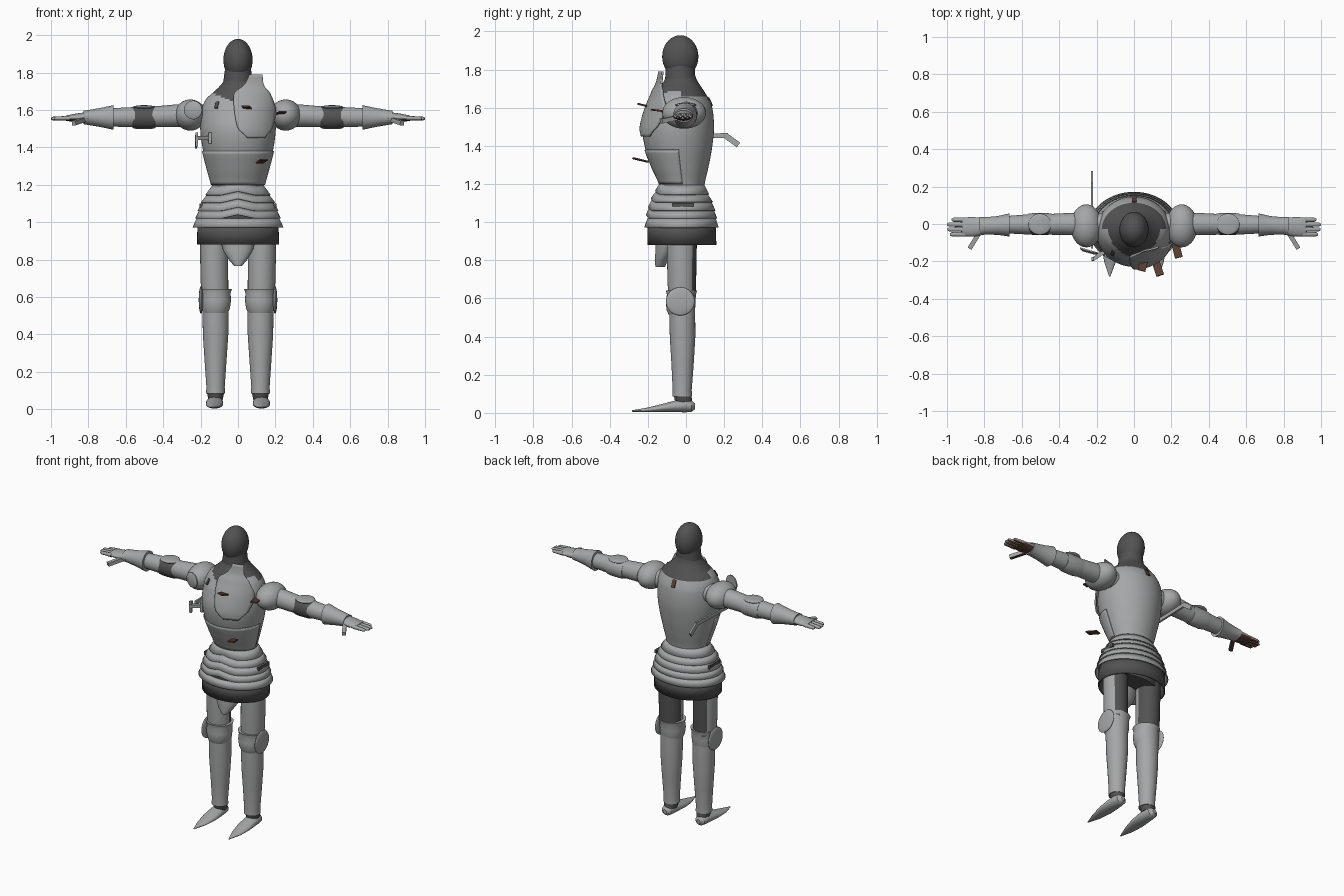
import bpy, bmesh, math
from mathutils import Vector

if "Cube" in bpy.data.objects:
    bpy.data.objects.remove(bpy.data.objects["Cube"])

# Materials
def material(name, c):
    m = bpy.data.materials.new(name)
    m.use_nodes = True
    m.diffuse_color = (*c, 1)
    m.node_tree.nodes["Principled BSDF"].inputs["Base Color"].default_value = (*c, 1)
    return m

MATS = [material("steel", (.38, .385, .39)),
        material("dark mail", (.085, .085, .085)),
        material("brown leather", (.1, .05, .03))]
STEEL, MAIL, LEATHER = range(3)
made = []

def finish(name, bm, mat=STEEL, rule=None, thick=0):
    bmesh.ops.recalc_face_normals(bm, faces=bm.faces)
    bm.normal_update()
    for f in bm.faces:
        f.material_index = rule(f) if rule else mat
    me = bpy.data.meshes.new(name)
    bm.to_mesh(me)
    bm.free()
    for m in MATS:
        me.materials.append(m)
    ob = bpy.data.objects.new(name, me)
    bpy.context.collection.objects.link(ob)
    if thick:
        mod = ob.modifiers.new("thickness", 'SOLIDIFY')
        mod.thickness = thick
        mod.offset = 0
    made.append(ob)
    return ob

def skin(bm, rows, closed):
    rows = [[bm.verts.new(p) for p in r] for r in rows]
    n = len(rows[0])
    for r, q in zip(rows, rows[1:]):
        for i in range(n if closed else n - 1):
            j = (i + 1) % n
            bm.faces.new((r[i], r[j], q[j], q[i]))
    return rows

# Rings (position, centre a, centre b, radius a, radius b) along an axis
def tube(name, rings, axis='z', s=1, n=32, cap=True, **kw):
    bm = bmesh.new()
    rows = []
    for t, a, b, ra, rb in rings:
        row = []
        for i in range(n):
            w = math.tau * i / n
            u, v = a + ra * math.cos(w), b + rb * math.sin(w)
            p = {'z': (u, v, t), 'x': (t, u, v), 'y': (u, t, v)}[axis]
            row.append((p[0] * s, p[1], p[2]))
        rows.append(row)
    rows = skin(bm, rows, True)
    if cap:
        bm.faces.new(rows[0])
        bm.faces.new(rows[-1])
    return finish(name, bm, **kw)

def ball(name, c, r, **kw):
    bm = bmesh.new()
    bmesh.ops.create_uvsphere(bm, u_segments=32, v_segments=18, radius=1)
    for v in bm.verts:
        v.co = Vector(c) + Vector(v.co[i] * r[i] for i in range(3))
    return finish(name, bm, **kw)

# Flat bar between two points
def bar(name, p, q, w, h, **kw):
    p, q = Vector(p), Vector(q)
    d = (q - p).normalized()
    side = d.cross(Vector((0, 0, 1))).normalized()
    up = side.cross(d)
    bm = bmesh.new()
    rows = skin(bm, [[e + side * a * w / 2 + up * b * h / 2
                      for a, b in ((-1, -1), (1, -1), (1, 1), (-1, 1))] for e in (p, q)], True)
    for r in rows:
        bm.faces.new(r)
    return finish(name, bm, **kw)

# Smooth interpolation through a table sorted by its first column
def sample(table, z):
    k = max(i for i in range(len(table) - 1) if i == 0 or table[i][0] <= z)
    pts = [table[min(max(k + d, 0), len(table) - 1)] for d in (-1, 0, 1, 2)]
    t = (z - pts[1][0]) / (pts[2][0] - pts[1][0])
    return [b + .5 * t * (c - a + t * (2*a - 5*b + 4*c - d + t * (3*(b - c) + d - a)))
            for a, b, c, d in zip(*pts)][1:]

# Torso: height, half width, front, back
TORSO = [(1.18, .135, -.13, .095), (1.3, .165, -.18, .12), (1.4, .19, -.217, .138),
         (1.5, .202, -.228, .147), (1.6, .195, -.2, .138), (1.66, .17, -.165, .112),
         (1.71, .115, -.135, .08), (1.75, .08, -.11, .055), (1.79, .064, -.1, .045)]

def torso_point(a, z, off=0):
    w, f, b = sample(TORSO, z)
    return ((w + off) * math.cos(a), (f + b) / 2 + ((b - f) / 2 + off) * math.sin(a), z)

def torso_colour(f):
    c = f.calc_center_median()
    limit = 1.635 + .4 * abs(c.x) if c.y < -.03 else 1.66
    return MAIL if c.z > limit else STEEL

bm = bmesh.new()
N = 72
skin(bm, [[torso_point(math.tau * i / N, 1.18 + .61 * j / 60) for i in range(N)]
          for j in range(61)], True)
finish("torso_armour", bm, rule=torso_colour)

# Plate following the torso between two angles and two heights
def torso_patch(name, a0, a1, z0, z1, off=.004, n=32, **kw):
    bm = bmesh.new()
    skin(bm, [[torso_point(a0 + (a1 - a0) * i / n, z0 + (z1 - z0) * j / 10, off)
               for i in range(n + 1)] for j in range(11)], False)
    return finish(name, bm, thick=.006, **kw)

torso_patch("belly_plate", math.pi, math.tau, 1.2, 1.38)
torso_patch("back_strap", 1.5, 1.63, 1.61, 1.655, n=4, mat=LEATHER)
torso_patch("chest_slot", 4.02, 4.12, 1.61, 1.645, n=4, mat=MAIL)

# Reinforcing plate over the left breast: height, inner x, outer x, front y
GUARD = [(1.45, .05, .14, -.237), (1.5, 0, .18, -.238), (1.6, -.02, .2, -.212),
         (1.69, -.02, .17, -.175), (1.73, .03, .137, -.155), (1.79, .06, .13, -.145)]
bm = bmesh.new()
rows = []
for j in range(25):
    z = 1.45 + .34 * j / 24
    x0, x1, yf = sample(GUARD, z)
    xs = [x0 + (x1 - x0) * i / 16 for i in range(17)]
    rows.append([(x, -.03 + (yf + .03) * math.sqrt(max(0, 1 - (x / .22) ** 2)), z) for x in xs])
skin(bm, rows, False)
finish("left_breast_guard", bm, thick=.01)

# Head and mail neck
ball("head", (0, -.03, 1.868), (.078, .095, .112), mat=MAIL)
tube("neck", [(1.74, 0, -.03, .08, .08), (1.83, 0, -.03, .068, .075)], mat=MAIL)

# Waist bands with a raised point at the front
BANDS = [(1.2, .135, -.13, .095), (1.145, .168, -.155, .115), (1.105, .192, -.178, .135),
         (1.06, .21, -.192, .148), (1.02, .222, -.203, .157), (.972, .236, -.212, .165)]
for k, (top, bot) in enumerate(zip(BANDS, BANDS[1:])):
    rings = [(z, 0, (f + b) / 2, w + o, (b - f) / 2 + o)
             for (z, w, f, b), o in ((top, -.004), (bot, .004))]
    ob = tube(f"waist_band_{k + 1}", rings, n=64, cap=False, thick=.006)
    if k < len(BANDS) - 2:
        for v in ob.data.vertices:
            if v.co.y < 0:
                v.co.z += .02 * max(0, 1 - abs(v.co.x) / .09)
tube("mail_skirt", [(.88, 0, -.022, .216, .178), (1.0, 0, -.022, .214, .176)],
     n=64, cap=False, mat=MAIL, thick=.006)
tube("hips", [(.91, 0, -.02, .19, .1), (1.05, 0, -.02, .18, .12)], mat=MAIL)
tube("loin_guard", [(.765, 0, -.135, .02, .025), (.8, 0, -.13, .05, .034),
                    (.85, 0, -.11, .08, .05), (.93, 0, -.1, .1, .06)])

for s, side in ((1, "left"), (-1, "right")):
    # Leg armour, with mail behind the thigh
    def thigh_colour(f):
        return MAIL if f.normal.y - .4 * s * f.normal.x > .45 else STEEL
    tube(side + "_thigh", [(.6, .122, -.02, .07, .07), (.68, .126, -.022, .074, .075),
                           (.95, .13, -.022, .075, .08)], s=s, rule=thigh_colour)
    tube(side + "_knee", [(.515, .12, -.025, .066, .066), (.54, .119, -.027, .076, .075),
                          (.585, .118, -.028, .081, .078), (.62, .118, -.024, .078, .076),
                          (.643, .118, -.024, .085, .082)], s=s)
    ball(side + "_knee_disc", (.198 * s, -.03, .585), (.012, .075, .074))
    tube(side + "_shin", [(.085, .12, -.02, .051, .051), (.12, .12, -.02, .049, .05),
                          (.25, .12, -.018, .058, .058), (.4, .12, -.018, .068, .067),
                          (.55, .12, -.02, .07, .068)], s=s)
    tube(side + "_ankle", [(.05, .12, -.01, .038, .045), (.09, .12, -.018, .046, .046)],
         s=s, mat=MAIL)
    tube(side + "_foot", [(.047, .125, .035, .012, .015), (.03, .125, .035, .034, .029),
                          (0, .125, .039, .041, .036), (-.06, .125, .034, .046, .03),
                          (-.12, .126, .026, .046, .022), (-.2, .128, .016, .032, .012),
                          (-.282, .13, .01, .003, .004)], axis='y', s=s)

    # Side strap on the waist bands
    bar(side + "_hip_strap", (.198 * s, -.07, 1.09), (.198 * s, .04, 1.09), .014, .022, mat=MAIL)

    # Arm armour
    ball(side + "_shoulder", (.255 * s, -.01, 1.573), (.084, .115, .083))
    tube(side + "_upper_arm", [(.16, 0, 1.57, .06, .06), (.33, 0, 1.57, .06, .06),
                               (.46, -.002, 1.563, .055, .055)], axis='x', s=s)
    tube(side + "_elbow", [(.44, 0, 1.562, .056, .058), (.465, 0, 1.56, .058, .062),
                           (.54, 0, 1.56, .058, .062), (.565, 0, 1.56, .055, .056)],
         axis='x', s=s, rule=lambda f: MAIL if f.normal.y < -.35 else STEEL)
    ball(side + "_elbow_disc", (.503 * s, -.001, 1.615), (.061, .057, .011))
    tube(side + "_forearm", [(.55, -.002, 1.562, .055, .054), (.7, -.004, 1.56, .045, .048)],
         axis='x', s=s)
    tube(side + "_gauntlet_cuff", [(.665, -.005, 1.56, .062, .066), (.73, -.008, 1.56, .05, .052),
                                   (.8, -.01, 1.56, .046, .04), (.825, -.012, 1.56, .05, .036)],
         axis='x', s=s)

    # Hand with a leather palm
    def palm(f):
        return LEATHER if f.normal.z < -.3 else STEEL
    tube(side + "_hand", [(.8, -.012, 1.56, .045, .03), (.86, -.015, 1.558, .052, .024),
                          (.92, -.015, 1.556, .05, .014)], axis='x', s=s, rule=palm)
    for i, tip in enumerate((.985, .998, .999, .975)):
        y = -.055 + .026 * i
        tube(f"{side}_finger_{i + 1}", [(.9, y, 1.556, .013, .013), (tip - .01, y, 1.554, .011, .01),
                                        (tip, y, 1.554, .005, .005)], axis='x', s=s, n=12, rule=palm)
    bar(side + "_thumb", (.82 * s, -.035, 1.55), (.878 * s, -.13, 1.53), .024, .024, rule=palm)

# Round guard before the right armpit
ob = tube("right_armpit_disc", [(-.012, 0, 0, .035, .035), (-.004, 0, 0, .05, .05),
                                (.004, 0, 0, .05, .05)], axis='y')
ob.location = (-.24, -.143, 1.6)
ob.rotation_euler.z = -.28

# Lance support on the right side
bar("lance_arm", (-.225, -.13, 1.445), (-.225, .22, 1.455), .012, .025)
bar("lance_arm_tail", (-.225, .21, 1.452), (-.225, .275, 1.405), .012, .03)
bar("lance_rest", (-.13, -.13, 1.45), (-.222, -.19, 1.45), .02, .02)
bar("lance_hook", (-.22, -.187, 1.405), (-.22, -.186, 1.48), .014, .02)
bar("lance_plate", (-.15, -.17, 1.42), (-.15, -.169, 1.48), .018, .015)

# Loose leather straps
for name, p, q in (("upper_strap", (.04, -.25, 1.62), (.06, -.17, 1.6)),
                   ("shoulder_strap", (.24, -.18, 1.59), (.22, -.1, 1.58)),
                   ("belly_strap", (.14, -.275, 1.335), (.115, -.2, 1.317))):
    bar(name, p, q, .042, .008, mat=LEATHER)

# Smooth shading with sharp edges kept
bpy.ops.object.select_all(action='DESELECT')
for ob in made:
    ob.select_set(True)
bpy.context.view_layer.objects.active = made[0]
bpy.ops.object.shade_smooth_by_angle(angle=math.radians(35))
